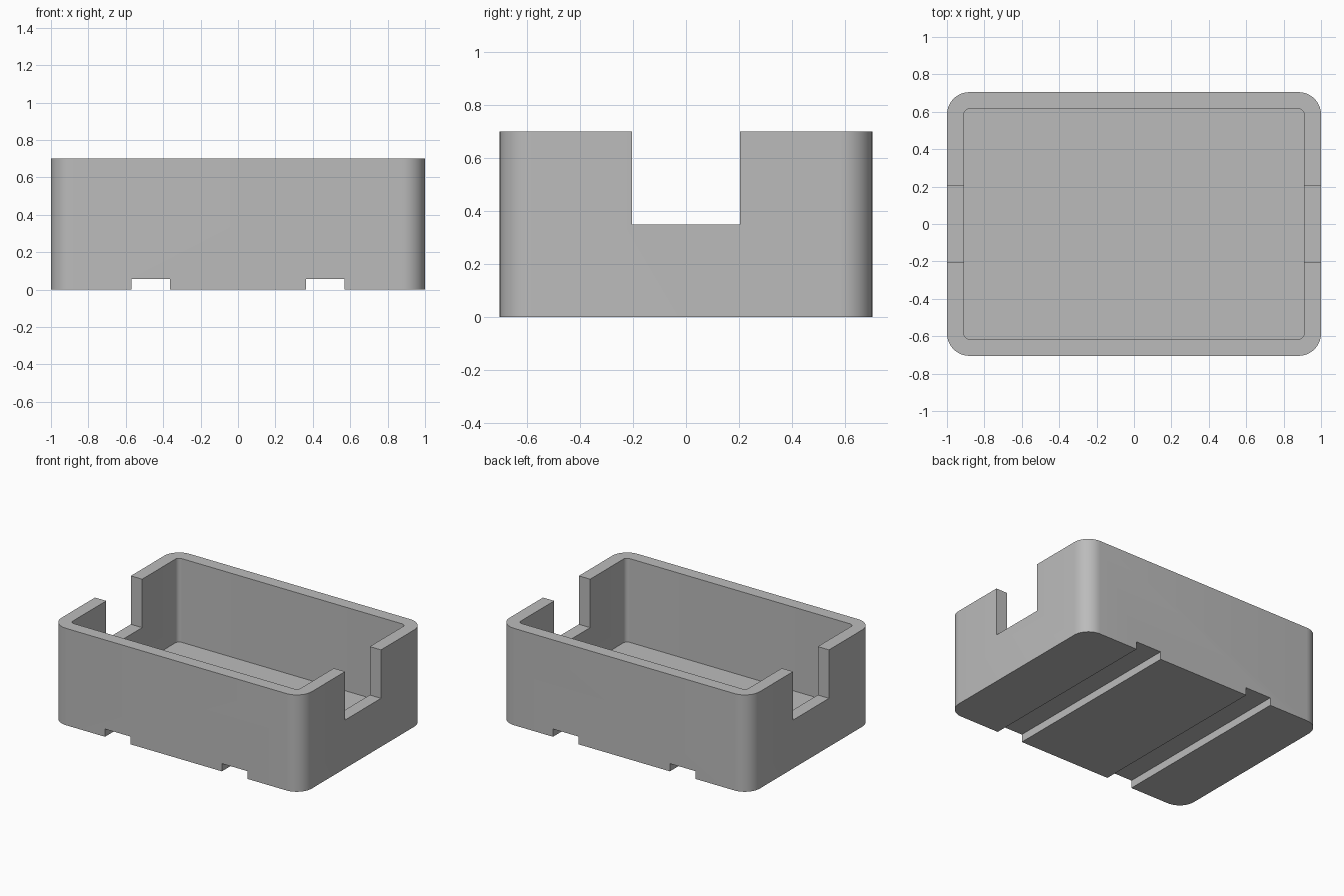
import bpy
import bmesh
from math import cos, sin, pi, radians

if "Cube" in bpy.data.objects:
    bpy.data.objects.remove(bpy.data.objects["Cube"], do_unlink=True)

HALF_X, HALF_Y, HEIGHT = 1.0, 0.705, 0.70
WALL, FLOOR = 0.09, 0.095
OUTER_RADIUS = 0.12
SLOT_HALF, SLOT_BOTTOM = 0.205, 0.35
GROOVE_X, GROOVE_WIDTH, GROOVE_DEPTH = 0.467, 0.205, 0.056

# Plain grey material
grey = bpy.data.materials.new("plain grey")
grey.use_nodes = True
colour = (0.5, 0.5, 0.5, 1)
grey.diffuse_color = colour
grey.node_tree.nodes["Principled BSDF"].inputs["Base Color"].default_value = colour


def rounded_block(name, half_x, half_y, z0, z1, radius, center_x=0, steps=10):
    """Upright prism with a rounded rectangle as its outline."""
    outline = []
    corners = ((1, 1), (-1, 1), (-1, -1), (1, -1))
    for quarter, (sx, sy) in enumerate(corners):
        cx = center_x + sx * (half_x - radius)
        cy = sy * (half_y - radius)
        count = steps if radius else 0
        for i in range(count + 1):
            a = (quarter + i / max(count, 1)) * pi / 2
            outline.append((cx + radius * cos(a), cy + radius * sin(a), z0))
    bm = bmesh.new()
    base = bm.faces.new([bm.verts.new(p) for p in outline])
    side = bmesh.ops.extrude_face_region(bm, geom=[base])["geom"]
    top = [v for v in side if isinstance(v, bmesh.types.BMVert)]
    bmesh.ops.translate(bm, verts=top, vec=(0, 0, z1 - z0))
    bmesh.ops.recalc_face_normals(bm, faces=bm.faces)
    mesh = bpy.data.meshes.new(name)
    bm.to_mesh(mesh)
    bm.free()
    mesh.materials.append(grey)
    obj = bpy.data.objects.new(name, mesh)
    bpy.context.collection.objects.link(obj)
    return obj


# Open box body
body = rounded_block("open_box", HALF_X, HALF_Y, 0, HEIGHT, OUTER_RADIUS)

# Cavity, end slots and underside grooves
cutters = [
    rounded_block("cavity_cutter", HALF_X - WALL, HALF_Y - WALL,
                  FLOOR, HEIGHT + 0.2, OUTER_RADIUS - WALL),
    rounded_block("end_slot_cutter", HALF_X + 0.2, SLOT_HALF,
                  SLOT_BOTTOM, HEIGHT + 0.2, 0),
]
for side in (-1, 1):
    cutters.append(rounded_block("groove_cutter", GROOVE_WIDTH / 2, HALF_Y + 0.2,
                                 -0.2, GROOVE_DEPTH, 0, side * GROOVE_X))

bpy.ops.object.select_all(action="DESELECT")
bpy.context.view_layer.objects.active = body
body.select_set(True)
for cutter in cutters:
    cutter.hide_render = True
    cut = body.modifiers.new(cutter.name, "BOOLEAN")
    cut.operation = "DIFFERENCE"
    cut.solver = "EXACT"
    cut.object = cutter
    bpy.ops.object.modifier_apply(modifier=cut.name)
for cutter in cutters:
    bpy.data.objects.remove(cutter, do_unlink=True)

# Smooth corners, sharp edges
bpy.ops.object.shade_smooth_by_angle(angle=radians(30))
